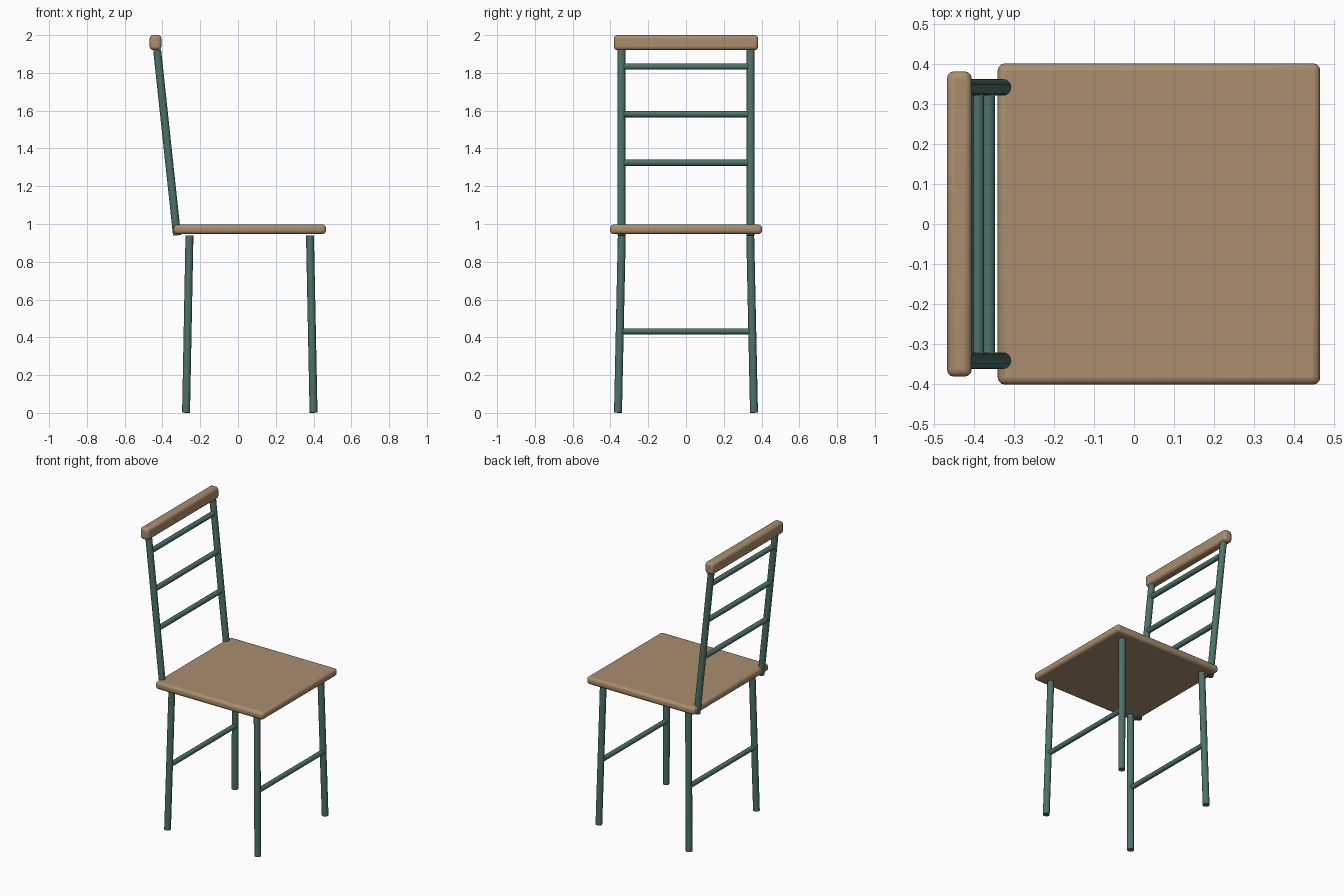
import bpy, math
from mathutils import Vector

if "Cube" in bpy.data.objects:
    bpy.data.objects.remove(bpy.data.objects["Cube"])


def material(name, color):
    m = bpy.data.materials.new(name)
    m.diffuse_color = color
    m.use_nodes = True
    m.node_tree.nodes["Principled BSDF"].inputs["Base Color"].default_value = m.diffuse_color
    return m


wood = material("wood", (0.40, 0.27, 0.155, 1))
green = material("green_paint", (0.075, 0.17, 0.14, 1))


def finish(ob, name, mat):
    ob.name = name
    ob.data.materials.append(mat)
    bpy.ops.object.shade_smooth_by_angle(angle=math.radians(35))


def rod(name, a, b, r):
    """Round bar between two points."""
    a, b = Vector(a), Vector(b)
    d = b - a
    bpy.ops.mesh.primitive_cylinder_add(vertices=16, radius=r, depth=d.length, location=(a + b) / 2)
    ob = bpy.context.object
    ob.rotation_euler = d.to_track_quat('Z', 'Y').to_euler()
    finish(ob, name, green)


def board(name, lo, hi, bevel):
    """Box between two corners with rounded edges."""
    lo, hi = Vector(lo), Vector(hi)
    bpy.ops.mesh.primitive_cube_add(size=1, location=(lo + hi) / 2)
    ob = bpy.context.object
    ob.scale = hi - lo
    bpy.ops.object.transform_apply(location=False, rotation=False, scale=True)
    mod = ob.modifiers.new("rounding", 'BEVEL')
    mod.width = bevel
    mod.segments = 3
    finish(ob, name, wood)


# Seat and head rail
board("seat", (-0.341, -0.402, 0.947), (0.466, 0.402, 0.997), 0.018)
board("head_rail", (-0.468, -0.382, 1.921), (-0.406, 0.382, 2.0), 0.018)

# Splayed legs with a stretcher across each pair
for pair, x_top, x_bottom in (("front", 0.381, 0.400), ("back", -0.257, -0.275)):
    for side, s in (("left", -1), ("right", 1)):
        rod(f"{pair}_leg_{side}", (x_bottom, s * 0.36, 0.001), (x_top, s * 0.34, 0.939), 0.021)
    x = x_bottom + (x_top - x_bottom) * 0.432 / 0.94
    rod(f"{pair}_stretcher", (x, -0.35, 0.432), (x, 0.35, 0.432), 0.016)

# Raked back posts and rungs
low, high = Vector((-0.323, 0, 0.940)), Vector((-0.428, 0, 1.921))
for side, s in (("left", -1), ("right", 1)):
    off = Vector((0, s * 0.342, 0))
    rod(f"back_post_{side}", low + off, high + off, 0.021)
for i, z in enumerate((1.325, 1.582, 1.834)):
    p = low.lerp(high, (z - low.z) / (high.z - low.z))
    off = Vector((0, 0.342, 0))
    rod(f"back_rung_{i + 1}", p - off, p + off, 0.017)
